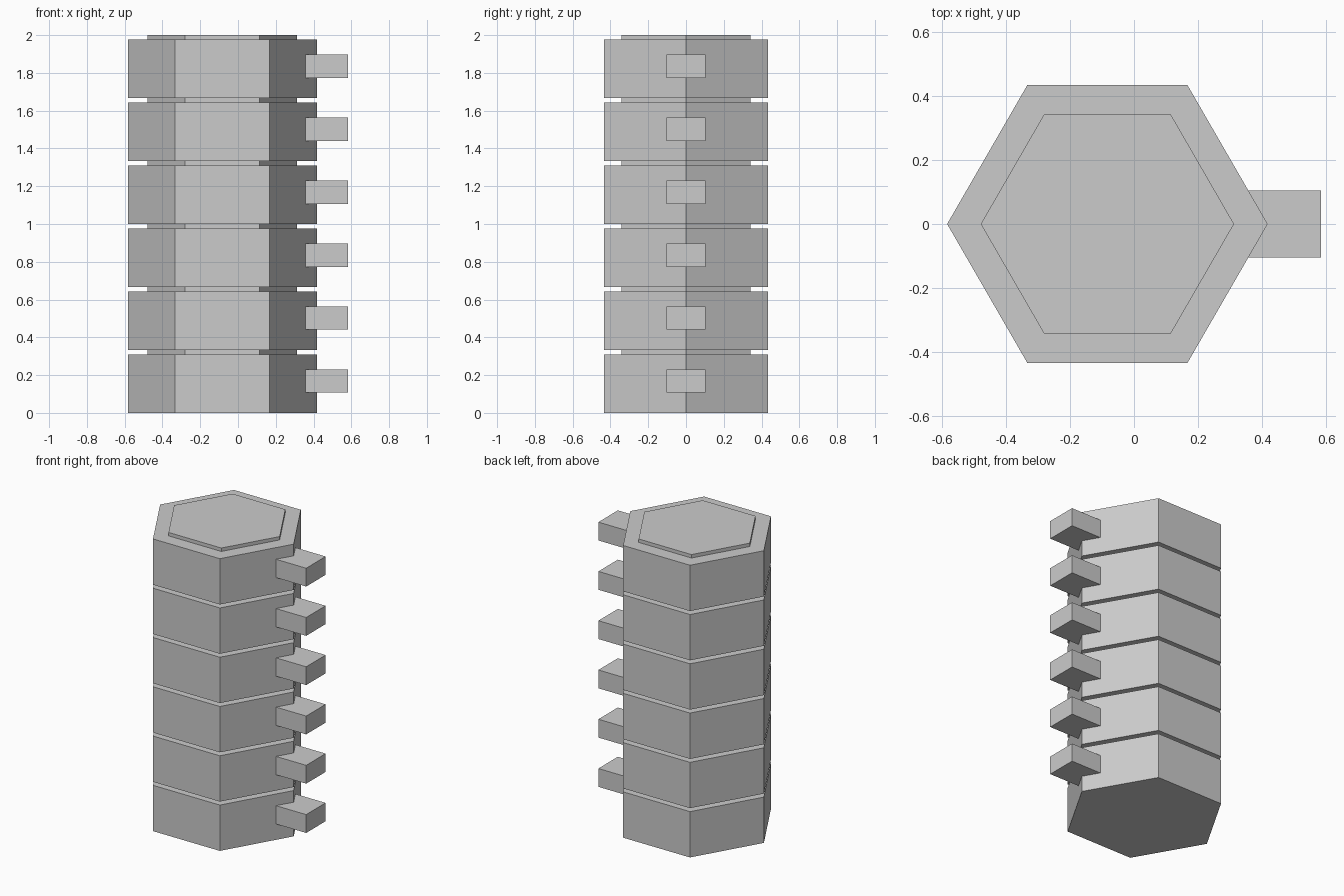
import bpy
import math

cube = bpy.data.objects.get("Cube")
if cube:
    bpy.data.objects.remove(cube, do_unlink=True)

GREY = (0.6, 0.6, 0.6, 1.0)
mat = bpy.data.materials.new("plain grey")
mat.use_nodes = True
mat.diffuse_color = GREY
mat.node_tree.nodes["Principled BSDF"].inputs["Base Color"].default_value = GREY

FLOORS = 6
PITCH = 2 / FLOORS
BODY = 0.31          # height of the wide part of each floor
CENTRE_X = -0.083    # axis of the tower


def finish(name):
    obj = bpy.context.object
    obj.name = name
    obj.data.materials.append(mat)
    return obj


def hexagon(name, radius, z0, z1):
    bpy.ops.mesh.primitive_cylinder_add(
        vertices=6, radius=radius, depth=z1 - z0,
        location=(CENTRE_X, 0, (z0 + z1) / 2))
    obj = finish(name)
    # Turn the corners onto the x axis
    for v in obj.data.vertices:
        v.co.x, v.co.y = -v.co.y, v.co.x
    return obj


def block(name, x0, x1, width, z0, z1):
    bpy.ops.mesh.primitive_cube_add(
        size=1, location=((x0 + x1) / 2, 0, (z0 + z1) / 2))
    obj = finish(name)
    for v in obj.data.vertices:
        v.co.x *= x1 - x0
        v.co.y *= width
        v.co.z *= z1 - z0
    return obj


for i in range(FLOORS):
    z = i * PITCH
    # Wide storey, narrow neck above it, and a balcony on the left side
    hexagon(f"storey_{i + 1}", 0.5, z, z + BODY)
    hexagon(f"neck_{i + 1}", 0.395, z + BODY, z + PITCH)
    block(f"balcony_{i + 1}", 0.3, 0.583, 0.208, z + 0.107, z + 0.231)
